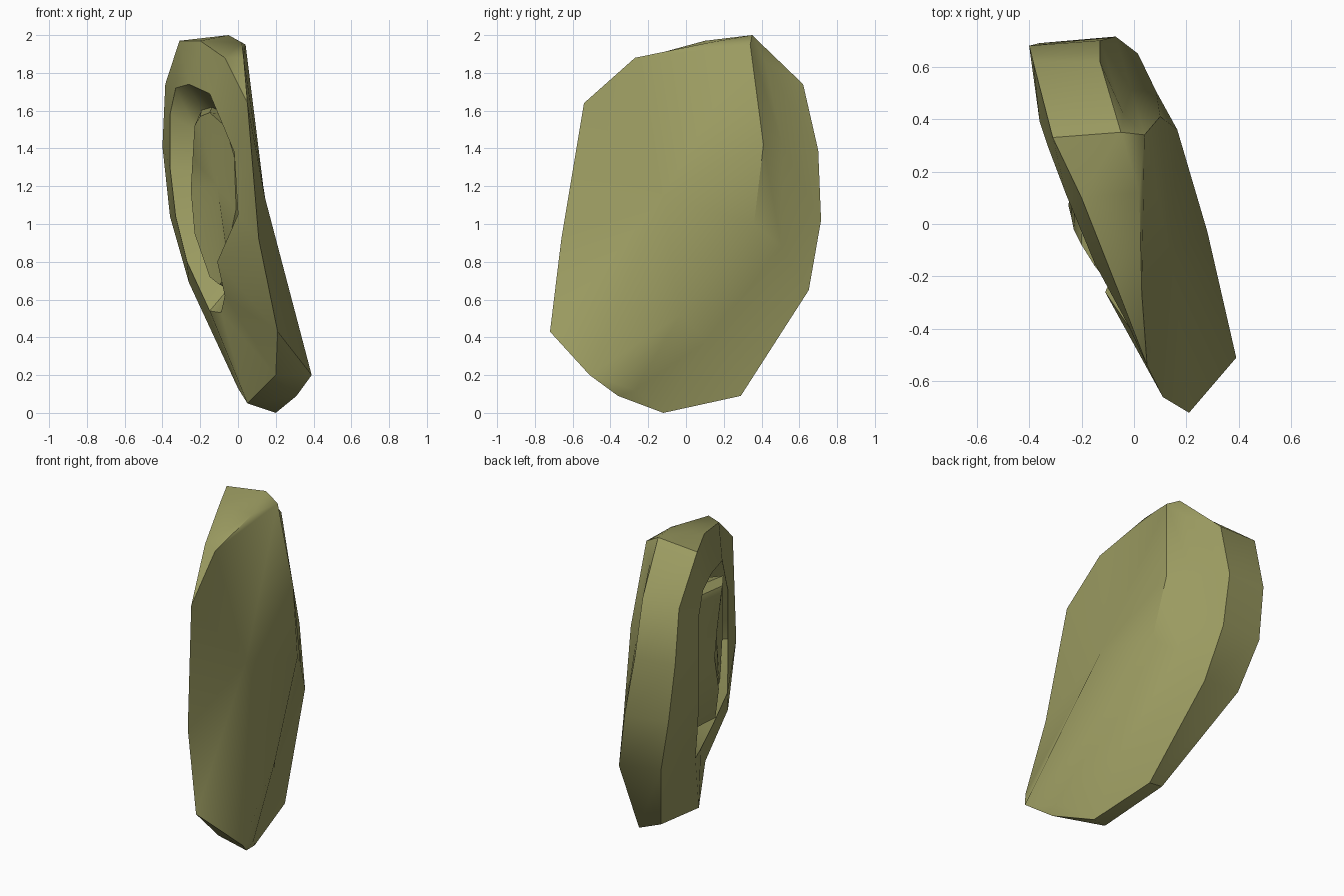
import bpy, bmesh, math
from mathutils import Vector

if "Cube" in bpy.data.objects:
    bpy.data.objects.remove(bpy.data.objects["Cube"])

mat = bpy.data.materials.new("olive")
mat.diffuse_color = (0.33, 0.33, 0.12, 1)
mat.use_nodes = True
mat.node_tree.nodes["Principled BSDF"].inputs["Base Color"].default_value = mat.diffuse_color

bm = bmesh.new()


def ring(points):
    return [bm.verts.new(p) for p in points]


def face(*vs):
    return bm.faces.new(vs)


def bridge(r1, r2, closed=False):
    n = len(r1)
    for i in range(n if closed else n - 1):
        j = (i + 1) % n
        face(r1[i], r1[j], r2[j], r2[i])


def fan(loop, point):
    hub = bm.verts.new(point)
    for i, v in enumerate(loop):
        face(v, loop[(i + 1) % len(loop)], hub)


# inner rim of the shell, from the top around the back, bottom and front
rim = ring([(-.31, .33, 1.97), (-.385, .62, 1.74), (-.40, .68, 1.41), (-.36, .69, 1.04),
            (-.26, .62, .69), (0, .25, .13), (.05, -.2, .05), (.2, -.48, .2),
            (.21, -.72, .43), (.11, -.66, .92), (.05, -.54, 1.64),
            (-.07, -.23, 1.88), (-.2, .1, 1.97)])

# outer rim, top to bottom along the back
outer = ring([(-.05, .35, 2.0), (-.13, .62, 1.74), (-.13, .70, 1.39), (-.07, .715, 1.02),
              (.015, .65, .65), (.126, .29, .09), (.2, -.12, 0), (.31, -.36, .09)])
top_front, top_mid = ring([(.03, -.27, 1.88), (.02, .12, 1.96)])

# back edge of the face plate, and the shallow groove behind it
edge = ring([(.04, .34, 1.95), (.1, .41, 1.42), (.165, .36, 1.0), (.28, -.03, .52),
             (.39, -.51, .2)])
groove = ring([(-.04, .42, 1.86), (-.01, .51, 1.42), (.085, .505, .88), (.18, .11, .38),
               (.30, -.27, .12)])
tip = edge[4]

# side band between the rims
bridge(rim[:8], outer)
face(rim[7], outer[7], tip, rim[8])
face(rim[10], rim[11], top_front)
face(rim[11], rim[12], top_mid, top_front)
face(rim[12], rim[0], outer[0], top_mid)

# channel between the plate and the outer rim
bridge(edge[:4], groove[:4])
face(edge[3], groove[4], groove[3])
face(edge[3], tip, groove[4])
bridge(groove[:3], outer[1:4])
face(groove[2], outer[4], outer[3])
face(groove[2], groove[3], outer[4])
face(groove[3], outer[5], outer[4])
face(groove[3], groove[4], outer[6], outer[5])
face(groove[4], outer[7], outer[6])
face(groove[4], tip, outer[7])
face(edge[0], groove[0], outer[0])
face(groove[0], outer[1], outer[0])
face(edge[0], outer[0], top_mid)
face(edge[0], top_mid, top_front)

# outer face plate
fan([tip, rim[8], rim[9], rim[10], top_front] + edge[:4], (.14, -.12, 1.15))

# inner side with an opening
hole = ring([(-.26, .115, 1.74), (-.33, .30, 1.72), (-.36, .39, 1.58), (-.36, .39, 1.3),
             (-.33, .34, 1.04), (-.27, .27, .8), (-.15, .12, .54), (-.09, -.02, .53),
             (-.07, -.17, .62), (-.11, -.26, .80), (0, -.42, 1.05), (-.02, -.39, 1.38),
             (-.15, -.15, 1.69)])
bridge(rim, hole, True)

# trench inside the opening
centre = Vector((-.15, 0, 1.13))
shift = Vector((.1, .04, 0))
trench = ring([centre + (v.co - centre) * .8 + shift for v in hole])
bridge(hole, trench, True)

# raised island in the middle of the opening
island = ring([(-.15, -.16, 1.59), (-.20, -.08, 1.57), (-.23, -.02, 1.52), (-.24, .03, 1.35),
               (-.25, .07, 1.18), (-.23, 0, .95), (-.15, -.08, .72), (-.1, -.14, .68),
               (-.05, -.22, .72), (-.06, -.25, .85), (-.01, -.35, 1.08), (-.02, -.34, 1.36),
               (-.07, -.26, 1.52)])
bridge(trench, island, True)
fan(island, (-.11, -.15, 1.2))

bmesh.ops.recalc_face_normals(bm, faces=bm.faces[:])
mesh = bpy.data.meshes.new("shell_pad")
bm.to_mesh(mesh)
bm.free()
mesh.materials.append(mat)
pad = bpy.data.objects.new("shell_pad", mesh)
bpy.context.collection.objects.link(pad)
bpy.context.view_layer.objects.active = pad
pad.select_set(True)
bpy.ops.object.shade_smooth_by_angle(angle=math.radians(38))
